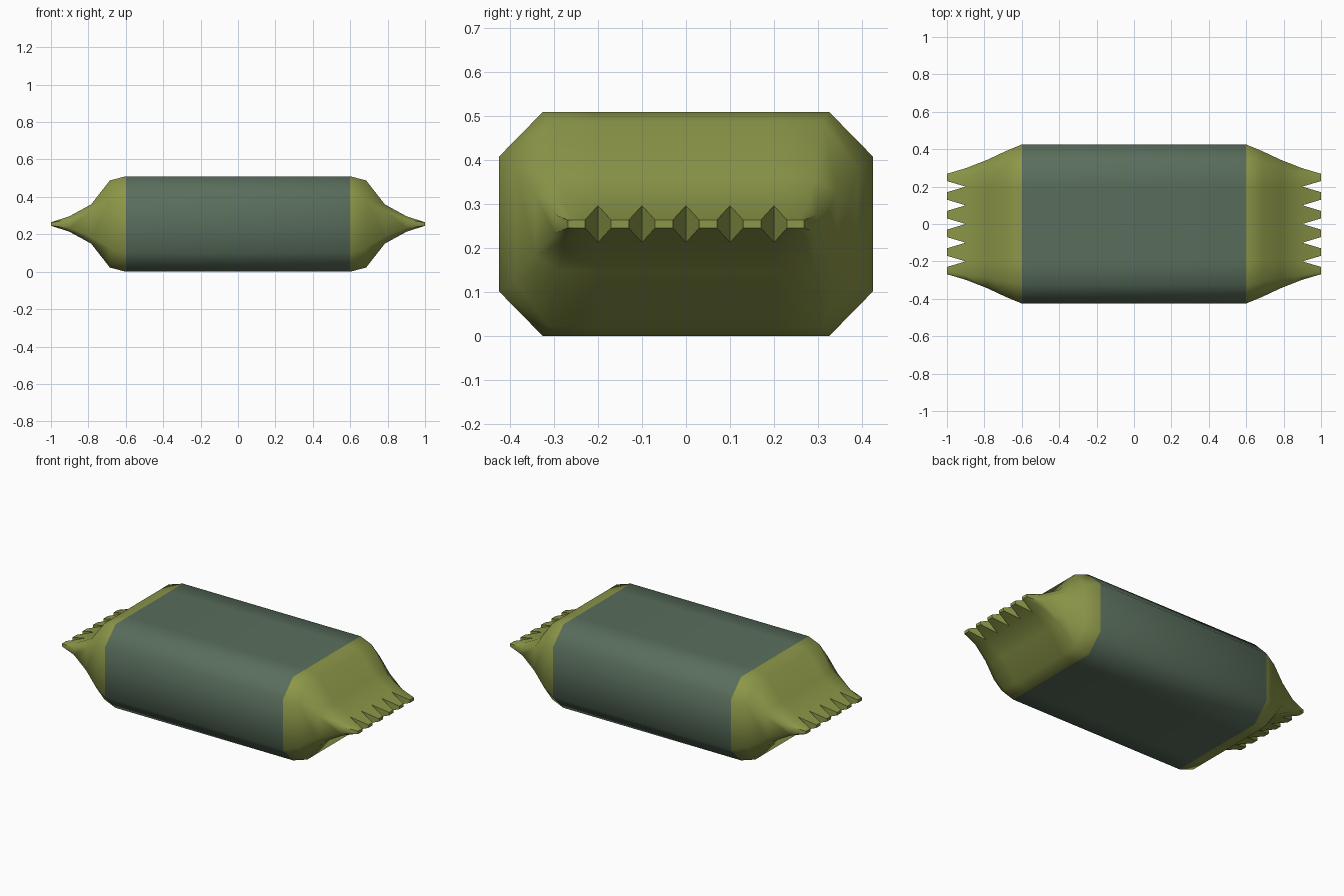
import bpy, bmesh

if "Cube" in bpy.data.objects:
    bpy.data.objects.remove(bpy.data.objects["Cube"])

MID = 0.256  # height of the seam plane

def material(name, rgb):
    m = bpy.data.materials.new(name)
    m.diffuse_color = (*rgb, 1)
    m.use_nodes = True
    m.node_tree.nodes["Principled BSDF"].inputs["Base Color"].default_value = m.diffuse_color
    return m

sleeve = material("dark green sleeve", (0.100, 0.155, 0.107))
foil = material("olive end", (0.262, 0.309, 0.065))

bm = bmesh.new()

def pair(x, y, h):
    """Top and bottom vertex of one column."""
    return bm.verts.new((x, y, MID + h)), bm.verts.new((x, y, MID - h))

def ring(x, side, corner, h, side_h):
    """Nine columns across the width: side, corner, five inner, corner, side."""
    ys = [-side, -corner, -.2, -.1, 0, .1, .2, corner, side]
    return [pair(x, y, side_h if abs(y) == side else h) for y in ys]

def skin(a, b, colour):
    """Closed band of quads between two rows of columns."""
    for i in range(len(a) - 1):
        for k in (0, 1):
            bm.faces.new((a[i][k], a[i+1][k], b[i+1][k], b[i][k])).material_index = colour
    for i in (0, -1):
        bm.faces.new((a[i][0], a[i][1], b[i][1], b[i][0])).material_index = colour

# x, side y, corner y, half height, half height at side
PROFILE = [(.60, .425, .325, .255, .153),
           (.685, .39, .31, .233, .13),
           (.785, .343, .29, .105, .07),
           (.90, .298, .275, .042, .022)]
TEETH = [(0, 2), (2, 3), (3, 4), (4, 5), (5, 6), (6, 8)]

# Pinched ends with saw-tooth crimps
starts = []
for s in (-1, 1):
    rings = [ring(s * p[0], *p[1:]) for p in PROFILE]
    starts.append(rings[0])
    for a, b in zip(rings, rings[1:]):
        skin(a, b, 1)
    for i, j in TEETH:
        base = rings[-1][i:j + 1]
        c = (base[0][0].co.y + base[-1][0].co.y) / 2
        tip = [pair(s, c + (v[0].co.y - c) * .4, .009) for v in base]
        skin(base, tip, 1)
        for a, b in zip(tip, tip[1:]):
            bm.faces.new((a[0], b[0], b[1], a[1])).material_index = 1

# Straight sleeve between the ends
skin(starts[0], starts[1], 0)

bmesh.ops.recalc_face_normals(bm, faces=bm.faces)
for v in bm.verts:
    v.co.z -= MID - .255
mesh = bpy.data.meshes.new("bar_wrapper")
bm.to_mesh(mesh)
bm.free()
mesh.materials.append(sleeve)
mesh.materials.append(foil)
obj = bpy.data.objects.new("bar_wrapper", mesh)
bpy.context.collection.objects.link(obj)
bpy.context.view_layer.objects.active = obj
obj.select_set(True)
bpy.ops.object.shade_smooth_by_angle(angle=0.95)
